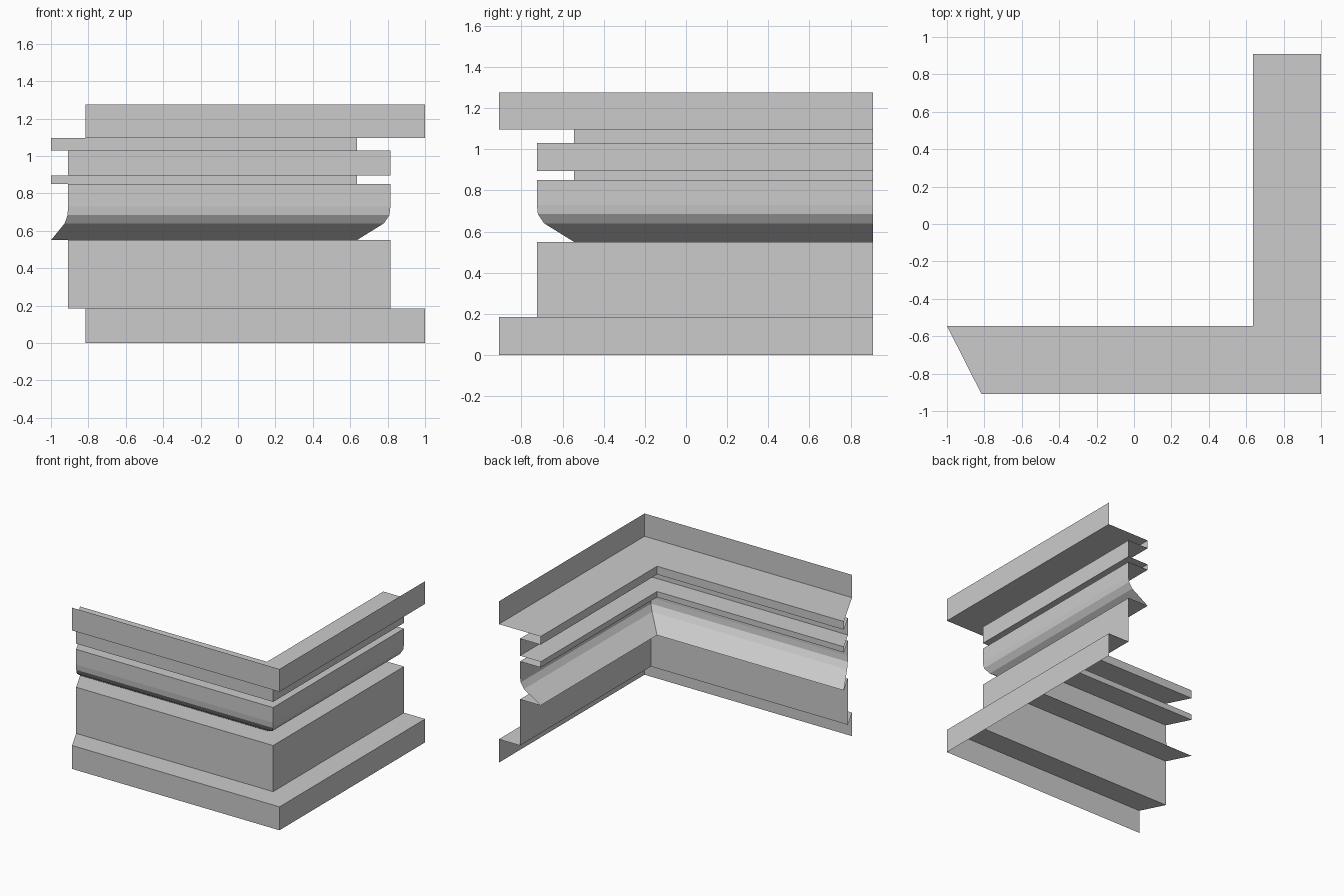
import bpy
import bmesh

cube = bpy.data.objects.get("Cube")
if cube:
    bpy.data.objects.remove(cube, do_unlink=True)

# One plain grey for the whole moulding
grey = bpy.data.materials.new("plain_grey")
grey.use_nodes = True
colour = (0.6, 0.6, 0.6, 1)
grey.diffuse_color = colour
grey.node_tree.nodes["Principled BSDF"].inputs["Base Color"].default_value = colour

# Inner corner of the moulding, its ends, and the two projections
INNER_X, INNER_Y = 0.635, -0.545
LEFT_X, BACK_Y = -1.0, 0.91
MID, FAR = 0.18, 0.365
LEFT_MITRE = 0.185 / FAR

# Open cross-section from the bottom up: (projection, height)
profile = [
    (FAR, 0), (FAR, 0.185),                        # plinth
    (MID, 0.185), (MID, 0.55), (0, 0.55),          # main wall and ledge
    (0.145, 0.64), (0.175, 0.685), (MID, 0.73),    # curved underside
    (MID, 0.85), (0, 0.85), (0, 0.895),            # lower groove
    (MID, 0.895), (MID, 1.03),                     # band
    (0, 1.03), (0, 1.095),                         # upper groove
    (FAR, 1.095), (FAR, 1.275),                    # top fascia
]

# Sweep the section from the mitred left end, round the corner, to the back
bm = bmesh.new()
rows = []
for d, z in profile:
    left = (LEFT_X + d * LEFT_MITRE, INNER_Y - d, z)
    corner = (INNER_X + d, INNER_Y - d, z)
    back = (INNER_X + d, BACK_Y, z)
    rows.append([bm.verts.new(p) for p in (left, corner, back)])
for low, high in zip(rows, rows[1:]):
    for i in range(2):
        bm.faces.new((low[i], low[i + 1], high[i + 1], high[i]))

mesh = bpy.data.meshes.new("corner_moulding")
bm.to_mesh(mesh)
bm.free()
mesh.materials.append(grey)
moulding = bpy.data.objects.new("corner_moulding", mesh)
bpy.context.collection.objects.link(moulding)
